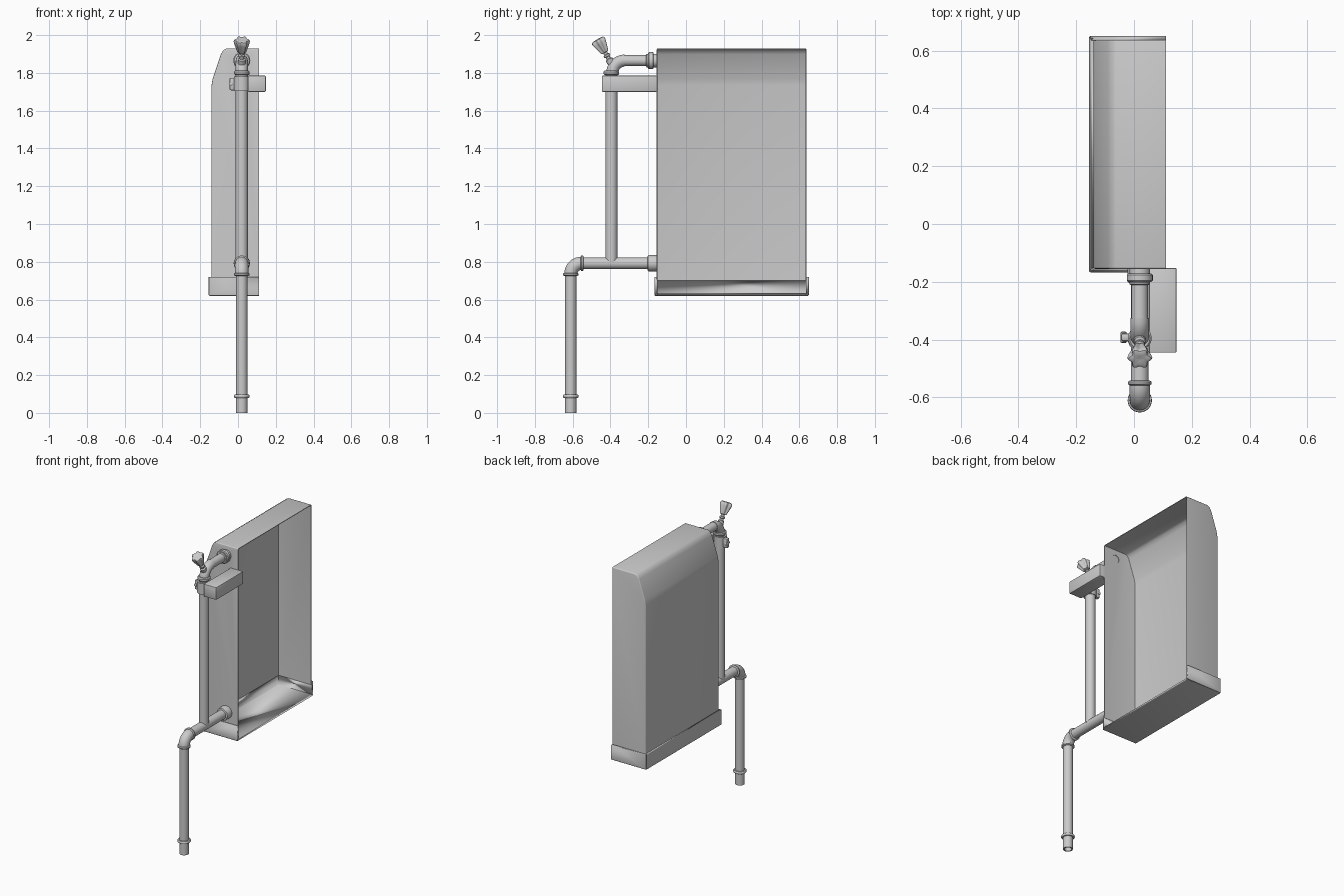
import bpy, bmesh, math
from mathutils import Vector

if "Cube" in bpy.data.objects:
    bpy.data.objects.remove(bpy.data.objects["Cube"])

PX = 0.02            # x of the pipe plane
parts = []


def add_mesh(name, bm):
    bmesh.ops.recalc_face_normals(bm, faces=bm.faces)
    return link(name, bm)


def link(name, bm):
    me = bpy.data.meshes.new(name)
    bm.to_mesh(me)
    bm.free()
    ob = bpy.data.objects.new(name, me)
    bpy.context.collection.objects.link(ob)
    parts.append(ob)
    return ob


def skin(name, rings, closed=False, caps=False):
    """Join rings of points into a surface."""
    bm = bmesh.new()
    vs = [[bm.verts.new(p) for p in ring] for ring in rings]
    pairs = list(zip(vs, vs[1:])) + ([(vs[-1], vs[0])] if closed else [])
    for a, b in pairs:
        n = len(a)
        for i in range(n):
            bm.faces.new((a[i], a[(i + 1) % n], b[(i + 1) % n], b[i]))
    if caps:
        bm.faces.new(vs[0])
        bm.faces.new(vs[-1])
    return add_mesh(name, bm)


def lathe(name, origin, axis, profile, closed=False, caps=True, lobes=0, n=28):
    """Revolve (distance, radius) points about an axis; lobes flute the rim."""
    o, d = Vector(origin), Vector(axis).normalized()
    u = Vector((0, 0, 1)) if abs(d.x) > 0.9 else Vector((1, 0, 0))
    v = d.cross(u)
    rings = []
    for t, r in profile:
        ring = []
        for i in range(n):
            a = math.tau * i / n
            k = r * (1 + (0.13 * math.cos(lobes * a) - 0.1 if lobes else 0))
            ring.append(o + d * t + (u * math.cos(a) + v * math.sin(a)) * k)
        rings.append(ring)
    return skin(name, rings, closed, caps and not closed)


def elbow(name, y, z, bend, r, n=28, steps=10):
    """Quarter bend rising from (y, z) and turning toward +y."""
    rings = []
    for s in range(steps + 1):
        t = math.pi / 2 * s / steps
        out = Vector((0, -math.cos(t), math.sin(t)))
        c = Vector((PX, y + bend, z)) + out * bend
        rings.append([c + (Vector((1, 0, 0)) * math.cos(a) + out * math.sin(a)) * r
                      for a in (math.tau * i / n for i in range(n))])
    return skin(name, rings, caps=True)


def shell(name, profile, y0, y1, openings, thickness, bevel):
    """Extrude an (x, z) outline along y, round its edges, open some sides."""
    bm = bmesh.new()
    a, b = ([bm.verts.new((x, y, z)) for x, z in profile] for y in (y0, y1))
    n = len(a)
    for i in range(n):
        bm.faces.new((a[i], a[(i + 1) % n], b[(i + 1) % n], b[i]))
    bm.faces.new(a)
    bm.faces.new(b)
    bmesh.ops.recalc_face_normals(bm, faces=bm.faces)
    bm.normal_update()
    is_open = lambda f: any(f.normal.dot(Vector(d)) > 0.99 for d in openings)
    edges = [e for e in bm.edges if not any(is_open(f) for f in e.link_faces)
             and e.calc_face_angle() > 0.9]
    bmesh.ops.bevel(bm, geom=edges, offset=bevel, segments=3, profile=0.5, affect='EDGES')
    bm.normal_update()
    bmesh.ops.delete(bm, geom=[f for f in bm.faces if is_open(f)], context='FACES')
    ob = link(name, bm)
    mod = ob.modifiers.new("thickness", 'SOLIDIFY')
    mod.thickness, mod.offset = thickness, -1
    return ob


def box(name, lo, hi, bevel):
    bm = bmesh.new()
    bmesh.ops.create_cube(bm, size=1)
    for v in bm.verts:
        v.co = Vector([(l + h) / 2 + c * (h - l) for l, h, c in zip(lo, hi, v.co)])
    bmesh.ops.bevel(bm, geom=bm.edges[:], offset=bevel, segments=2, profile=0.5, affect='EDGES')
    return add_mesh(name, bm)


# Tank housing, open toward the wall (+x), with sloped upper edge
body = shell("housing", [(0.11, 1.93), (-0.06, 1.93), (-0.077, 1.921), (-0.09, 1.9), (-0.134, 1.77),
                         (-0.14, 1.735), (-0.14, 0.70), (0.11, 0.70)],
             -0.155, 0.637, [(1, 0, 0), (0, 0, -1)], 0.004, 0.006)
# Base tray
shell("base_tray", [(0.11, 0.72), (-0.155, 0.72), (-0.155, 0.62), (0.11, 0.62)],
      -0.167, 0.65, [(1, 0, 0), (0, 0, 1)], 0.015, 0.004)

# Hole where the upper pipe enters the housing
cutter = lathe("pipe_hole_cutter", (PX, -0.2, 1.865), (0, 1, 0), [(0, 0.026), (0.09, 0.026)])
parts.remove(cutter)
cutter.hide_render = True
cut = body.modifiers.new("pipe_hole", 'BOOLEAN')
cut.operation, cut.object, cut.solver = 'DIFFERENCE', cutter, 'EXACT'
bpy.context.view_layer.objects.active = body
for m in [m.name for m in body.modifiers]:
    bpy.ops.object.modifier_apply(modifier=m)
bpy.data.objects.remove(cutter)

UP, BACK = (0, 0, 1), (0, 1, 0)
# Lower drop pipe with hollow end and collar
lathe("drop_pipe", (PX, -0.61, 0), UP,
      [(0, 0.022), (0, 0.030), (0.08, 0.030), (0.08, 0.038), (0.085, 0.042), (0.092, 0.042),
       (0.097, 0.038), (0.097, 0.030), (0.74, 0.030), (0.74, 0.022)], closed=True)
elbow("lower_elbow", -0.61, 0.735, 0.057, 0.035)


def bead(name, origin, axis, r, w):
    lathe(name, origin, axis, [(-w, r - 0.006), (-w / 2, r), (w / 2, r), (w, r - 0.006)])


bead("lower_elbow_bead_bottom", (PX, -0.61, 0.733), UP, 0.041, 0.008)
bead("lower_elbow_bead_side", (PX, -0.55, 0.792), BACK, 0.041, 0.008)
# Horizontal feed pipe and wall socket
lathe("feed_pipe", (PX, -0.555, 0.792), BACK, [(0, 0.031), (0.4, 0.031)])
lathe("feed_socket", (PX, -0.205, 0.792), BACK,
      [(0, 0.032), (0.003, 0.041), (0.008, 0.043), (0.05, 0.043)])
# Riser pipe
lathe("riser_pipe", (PX, -0.395, 0.80), UP, [(0, 0.032), (1.0, 0.032)])
bead("riser_bead", (PX, -0.395, 1.8), UP, 0.041, 0.012)
# Upper elbow, pipe and wall socket (hollow into the housing)
elbow("upper_elbow", -0.39, 1.80, 0.065, 0.032)
lathe("upper_pipe", (PX, -0.326, 1.865), BACK,
      [(0, 0.022), (0, 0.029), (0.172, 0.029), (0.172, 0.022)], closed=True)
lathe("upper_socket", (PX, -0.202, 1.865), BACK,
      [(0, 0.028), (0.001, 0.040), (0.006, 0.045), (0.026, 0.045), (0.03, 0.041), (0.03, 0.036), (0.048, 0.036)])
bead("upper_elbow_bead", (PX, -0.205, 1.865), BACK, 0.036, 0.006)

# Valve stem and fluted knob, tilted forward
tilt = (0, -0.5, 0.866)
lathe("valve_stem", (PX, -0.395, 1.85), tilt,
      [(0, 0.02), (0.025, 0.02), (0.03, 0.012), (0.04, 0.012), (0.043, 0.018), (0.052, 0.018),
       (0.056, 0.011), (0.08, 0.011)], n=16)
lathe("valve_knob", (PX, -0.395, 1.85), tilt,
      [(0.066, 0.012), (0.068, 0.022), (0.076, 0.025), (0.12, 0.039), (0.136, 0.042),
       (0.144, 0.038), (0.148, 0.026), (0.145, 0.01)], lobes=6, n=48)

# Clamp bracket: wall arm, ring round the riser, ear and bolt
box("bracket_arm", (0.052, -0.445, 1.70), (0.147, -0.152, 1.785), 0.004)
lathe("clamp_ring", (PX, -0.4, 1.705), UP,
      [(0, 0.030), (0, 0.041), (0.075, 0.041), (0.075, 0.030)], closed=True)
box("clamp_ear", (-0.045, -0.406, 1.708), (-0.01, -0.378, 1.774), 0.008)
lathe("clamp_bolt", (-0.036, -0.412, 1.741), BACK,
      [(0, 0.006), (0.003, 0.01), (0.037, 0.01), (0.04, 0.006)], n=12)

# Smooth shading with sharp edges kept
bpy.ops.object.select_all(action='DESELECT')
for ob in parts:
    ob.select_set(True)
bpy.context.view_layer.objects.active = body
bpy.ops.object.shade_smooth_by_angle(angle=math.radians(40))
